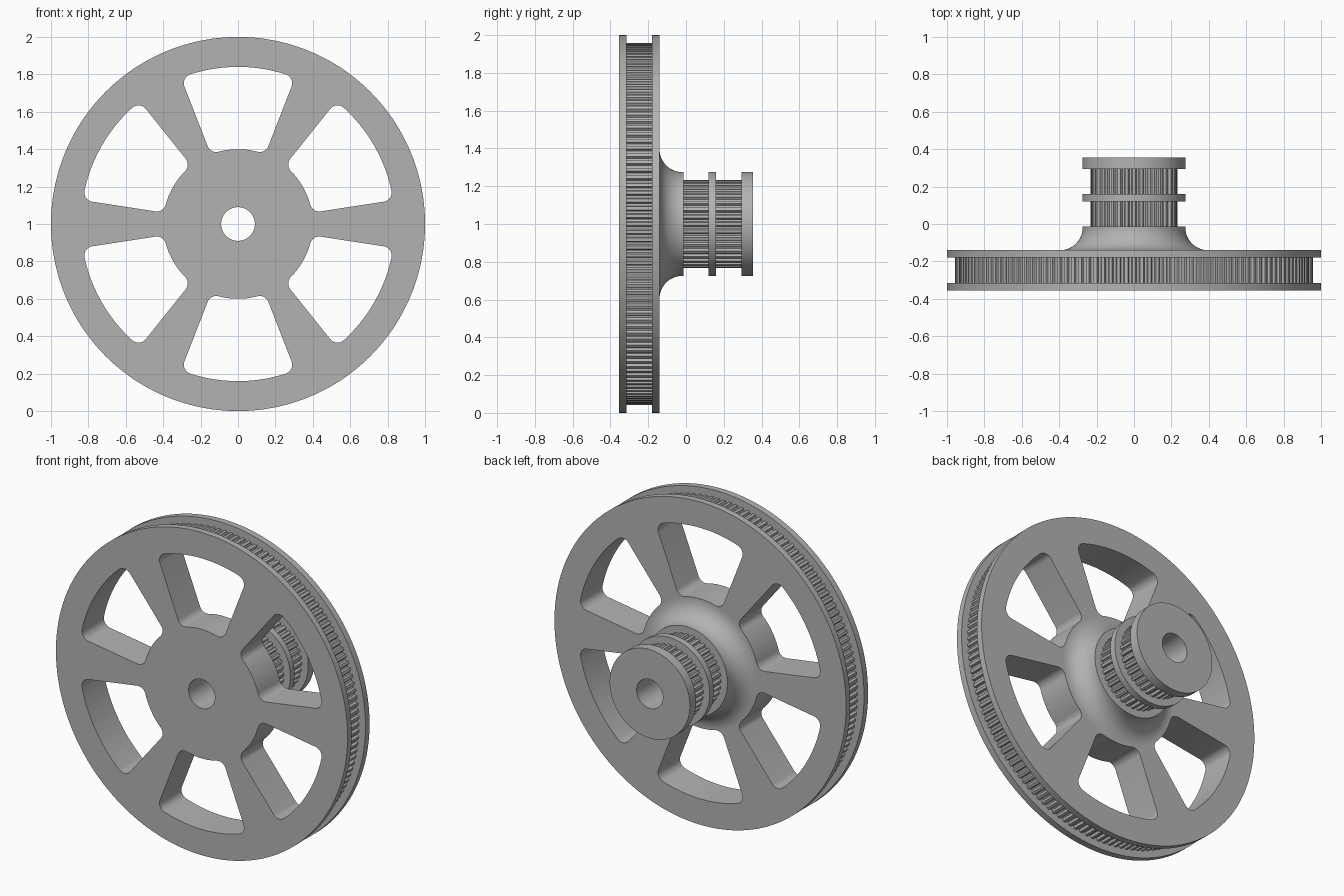
import bpy
import bmesh
from math import sin, cos, pi, asin, radians

default = bpy.data.objects.get("Cube")
if default:
    bpy.data.objects.remove(default)

grey = bpy.data.materials.new("plain grey")
grey.use_nodes = True
COLOUR = (0.45, 0.45, 0.45, 1)
grey.diffuse_color = COLOUR
grey.node_tree.nodes["Principled BSDF"].inputs["Base Color"].default_value = COLOUR

BORE = 0.09
DEPTH = 0.016
# One belt tooth pitch: (fraction of pitch, fraction of groove depth)
TOOTH = [(0, 0), (.4, 0), (.44, .4), (.54, .9), (.7, 1), (.86, .9), (.96, .4)]


def make_object(name, bm):
    bmesh.ops.recalc_face_normals(bm, faces=bm.faces)
    mesh = bpy.data.meshes.new(name)
    bm.to_mesh(mesh)
    bm.free()
    obj = bpy.data.objects.new(name, mesh)
    mesh.materials.append(grey)
    bpy.context.collection.objects.link(obj)
    return obj


def toothed_lathe(name, teeth, profile):
    """Closed loop of (y, radius, toothed) rings around the axle."""
    steps = [(2 * pi * (t + f - .2) / teeth, d) for t in range(teeth) for f, d in TOOTH]
    bm = bmesh.new()
    rings = []
    for y, radius, toothed in profile:
        ring = []
        for a, d in steps:
            r = radius - DEPTH * d * toothed
            ring.append(bm.verts.new((r * sin(a), y, 1 + r * cos(a))))
        rings.append(ring)
    n = len(steps)
    for k, ring in enumerate(rings):
        after = rings[(k + 1) % len(rings)]
        for i in range(n):
            j = (i + 1) % n
            bm.faces.new((ring[i], ring[j], after[j], after[i]))
    return make_object(name, bm)


def window_outline(inner, outer, half, corner, steps=8):
    """Rounded ring sector as (x, z) offsets from the axle."""
    side = []
    a_out = half - asin(corner / (outer - corner))
    a_in = half - asin(corner / (inner + corner))
    for i in range(1, 12):
        a = a_out * i / 12
        side.append((outer * sin(a), outer * cos(a)))
    for radius, a, start, end in ((outer - corner, a_out, a_out, half + pi / 2),
                                  (inner + corner, a_in, half + pi / 2, a_in + pi)):
        for i in range(steps + 1):
            b = start + (end - start) * i / steps
            side.append((radius * sin(a) + corner * sin(b), radius * cos(a) + corner * cos(b)))
    for i in range(5, 0, -1):
        a = a_in * i / 6
        side.append((inner * sin(a), inner * cos(a)))
    return side + [(-x, z) for x, z in reversed(side)]


# Large toothed wheel with two rims
wheel = toothed_lathe("large_toothed_wheel", 144, [
    (-.355, BORE, 0), (-.355, 1, 0), (-.315, 1, 0), (-.315, .957, 1),
    (-.18, .957, 1), (-.18, 1, 0), (-.14, 1, 0), (-.14, BORE, 0)])

# Six window cutters between the spokes
bm = bmesh.new()
outline = window_outline(.4, .84, radians(21.3), .05)
for k in range(6):
    c, s = cos(k * pi / 3), sin(k * pi / 3)
    verts = [bm.verts.new((x * c + z * s, -.5, 1 + z * c - x * s)) for x, z in outline]
    face = bm.faces.new(verts)
    new = bmesh.ops.extrude_face_region(bm, geom=[face])["geom"]
    bmesh.ops.translate(bm, vec=(0, .5, 0),
                        verts=[v for v in new if isinstance(v, bmesh.types.BMVert)])
cutter = make_object("window_cutter", bm)
cutter.hide_render = True

cut = wheel.modifiers.new("windows", 'BOOLEAN')
cut.operation = 'DIFFERENCE'
cut.solver = 'EXACT'
cut.object = cutter
bpy.ops.object.select_all(action='DESELECT')
bpy.context.view_layer.objects.active = wheel
wheel.select_set(True)
bpy.ops.object.modifier_apply(modifier=cut.name)
bpy.data.objects.remove(cutter)

# Hub with flared foot and two small belt tracks
flare = [(-.02 - .12 * cos(t * pi / 24), .395 - .12 * sin(t * pi / 24), 0) for t in range(13)]
hub = toothed_lathe("small_double_pulley", 36, [(-.14, BORE, 0)] + flare + [
    (-.013, .275, 0), (-.013, .232, 1), (.12, .232, 1), (.12, .275, 0),
    (.16, .275, 0), (.16, .232, 1), (.295, .232, 1), (.295, .275, 0),
    (.355, .275, 0), (.355, BORE, 0)])

# Smooth round surfaces, crisp edges
hub.select_set(True)
bpy.ops.object.shade_smooth_by_angle(angle=radians(25))
